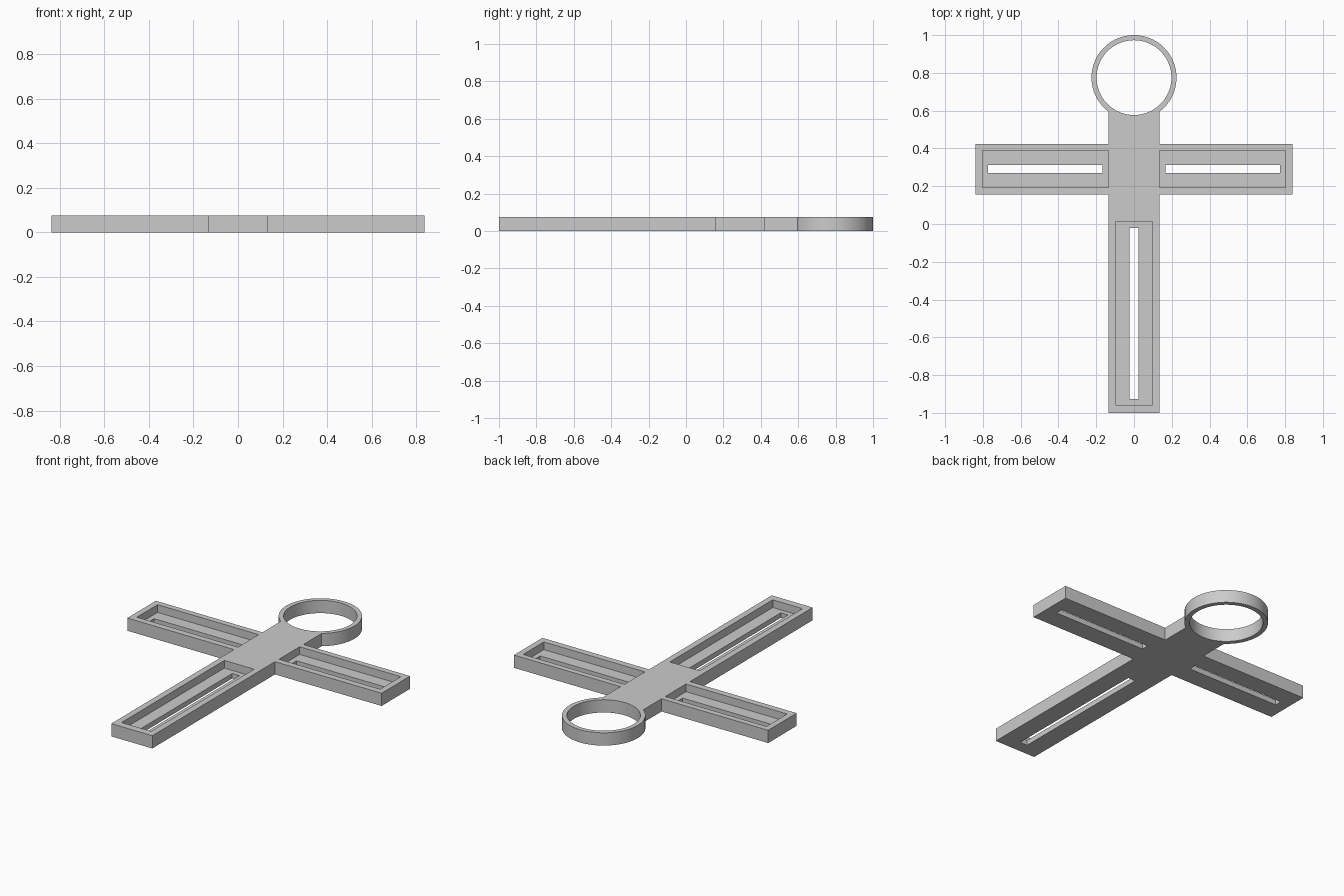
import bpy
import bmesh

if "Cube" in bpy.data.objects:
    bpy.data.objects.remove(bpy.data.objects["Cube"], do_unlink=True)

HEIGHT = 0.076
FLOOR = 0.03           # top of the thin pocket floors
HALF_W = 0.135         # half width of the stem
RING_Y, RING_R, BORE_R = 0.775, 0.225, 0.198

grey = bpy.data.materials.new("plain grey")
grey.use_nodes = True
grey.diffuse_color = (0.6, 0.6, 0.6, 1)
grey.node_tree.nodes["Principled BSDF"].inputs["Base Color"].default_value = (0.6, 0.6, 0.6, 1)


def prism(name, outline, z0, z1):
    """Extrude a flat counter-clockwise outline from z0 to z1."""
    bm = bmesh.new()
    base = bm.faces.new([bm.verts.new((x, y, z0)) for x, y in outline])
    top = bmesh.ops.extrude_face_region(bm, geom=[base])["geom"]
    verts = [v for v in top if isinstance(v, bmesh.types.BMVert)]
    bmesh.ops.translate(bm, verts=verts, vec=(0, 0, z1 - z0))
    bmesh.ops.recalc_face_normals(bm, faces=bm.faces)
    mesh = bpy.data.meshes.new(name)
    bm.to_mesh(mesh)
    bm.free()
    mesh.materials.append(grey)
    obj = bpy.data.objects.new(name, mesh)
    bpy.context.collection.objects.link(obj)
    return obj


def box(name, x0, x1, y0, y1, z0, z1):
    return prism(name, [(x0, y0), (x1, y0), (x1, y1), (x0, y1)], z0, z1)


def cylinder(name, radius, z0, z1):
    bpy.ops.mesh.primitive_cylinder_add(vertices=96, radius=radius, depth=z1 - z0,
                                        location=(0, RING_Y, (z0 + z1) / 2))
    obj = bpy.context.object
    obj.name = name
    obj.data.materials.append(grey)
    return obj


def combine(target, tool, operation):
    """Apply a boolean and discard the tool."""
    tool.hide_render = True
    mod = target.modifiers.new("cut", "BOOLEAN")
    mod.operation, mod.solver, mod.object = operation, "EXACT", tool
    bpy.context.view_layer.objects.active = target
    bpy.ops.object.modifier_apply(modifier=mod.name)
    bpy.data.objects.remove(tool, do_unlink=True)


# Cross-shaped plate, its right half mirrored to the left
half = [(HALF_W, -1), (HALF_W, 0.155), (0.838, 0.155), (0.838, 0.423),
        (HALF_W, 0.423), (HALF_W, 0.68)]
frame = prism("cross_frame", half + [(-x, y) for x, y in reversed(half)], 0, HEIGHT)

# Round loop at the back end
combine(frame, cylinder("loop", RING_R, 0, HEIGHT), "UNION")
combine(frame, cylinder("loop_bore", BORE_R, -0.1, 0.2), "DIFFERENCE")

# Recessed pockets and through slots: stem, then both arms
cuts = [(-0.098, 0.098, -0.957, 0.012, FLOOR), (-0.024, 0.024, -0.927, -0.02, -0.1)]
for side in (-1, 1):
    for inner, outer, y0, y1, z0 in ((HALF_W, 0.802, 0.193, 0.388, FLOOR),
                                     (0.167, 0.772, 0.27, 0.312, -0.1)):
        x0, x1 = sorted((side * inner, side * outer))
        cuts.append((x0, x1, y0, y1, z0))
for x0, x1, y0, y1, z0 in cuts:
    combine(frame, box("cutter", x0, x1, y0, y1, z0, 0.2), "DIFFERENCE")

# Smooth the loop, keep the other edges sharp
bpy.ops.object.select_all(action="DESELECT")
frame.select_set(True)
bpy.context.view_layer.objects.active = frame
bpy.ops.object.shade_smooth_by_angle(angle=0.5)
